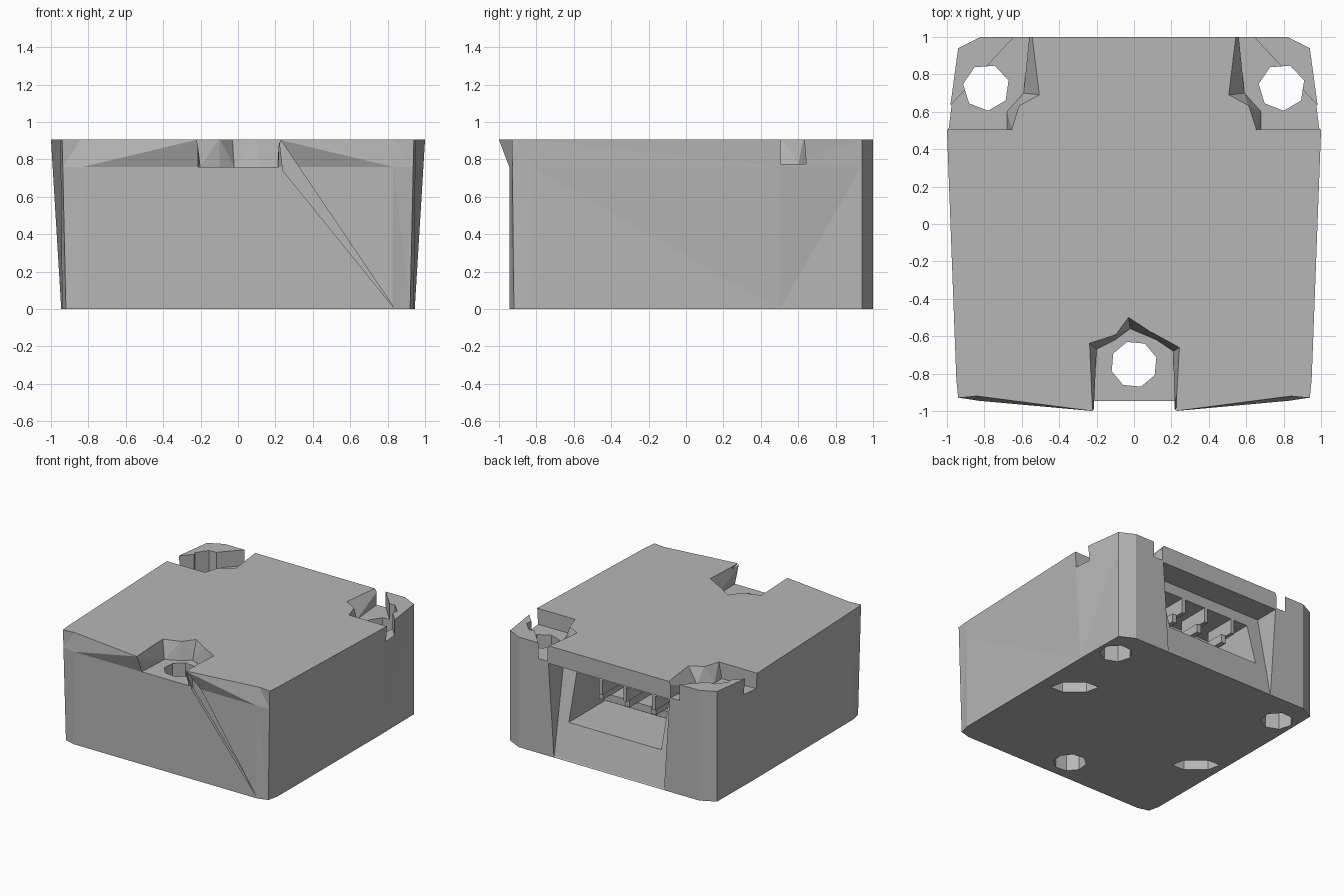
import bpy, bmesh, math

cube = bpy.data.objects.get("Cube")
if cube:
    bpy.data.objects.remove(cube, do_unlink=True)

GREY = (0.47, 0.47, 0.47, 1)
grey = bpy.data.materials.new("plain grey")
grey.use_nodes = True
grey.diffuse_color = GREY
grey.node_tree.nodes["Principled BSDF"].inputs["Base Color"].default_value = GREY

TOP, FLOOR, SLAB = 0.905, 0.775, 0.76


def loft(name, rings):
    """Closed solid through rings of 3D points with equal counts."""
    bm = bmesh.new()
    loops = [[bm.verts.new(p) for p in ring] for ring in rings]
    n = len(loops[0])
    for a, b in zip(loops, loops[1:]):
        for i in range(n):
            j = (i + 1) % n
            bm.faces.new((a[i], a[j], b[j], b[i]))
    bm.faces.new(loops[0][::-1])
    bm.faces.new(loops[-1])
    bmesh.ops.triangulate(bm, faces=bm.faces[:])
    bmesh.ops.recalc_face_normals(bm, faces=bm.faces[:])
    mesh = bpy.data.meshes.new(name)
    bm.to_mesh(mesh)
    bm.free()
    mesh.materials.append(grey)
    obj = bpy.data.objects.new(name, mesh)
    bpy.context.collection.objects.link(obj)
    return obj


def at_z(points, z):
    return [(x, y, z) for x, y in points]


def flip(points):
    return [(-x, y) for x, y in reversed(points)]


def box(name, x0, x1, y0, y1, z0, z1):
    base = [(x0, y0), (x1, y0), (x1, y1), (x0, y1)]
    return loft(name, [at_z(base, z0), at_z(base, z1)])


def oval(cx, cy, rx, ry, sides, turn=0.0):
    pts = []
    for i in range(sides):
        a = 2 * math.pi * i / sides
        u, v = rx * math.cos(a), ry * math.sin(a)
        pts.append((cx + u * math.cos(turn) - v * math.sin(turn),
                    cy + u * math.sin(turn) + v * math.cos(turn)))
    return pts


def cut(body, cutter):
    mod = body.modifiers.new("cut", "BOOLEAN")
    mod.operation = "DIFFERENCE"
    mod.solver = "EXACT"
    mod.object = cutter
    bpy.context.view_layer.objects.active = body
    bpy.ops.object.modifier_apply(modifier=mod.name)
    bpy.data.objects.remove(cutter, do_unlink=True)


# Housing: tapered block with chamfered corners and a flared top
low = [(0.22, -0.945), (0.83, -0.945), (0.92, -0.92), (0.94, -0.83),
       (0.945, 0.5), (0.94, 0.94), (0.82, 1)]
high = [(0.22, -1), (0.84, -0.92), (0.94, -0.93), (0.95, -0.83),
        (1, 0.5), (0.94, 0.94), (0.82, 1)]
mid = low[:2] + [(a + (c - a) * SLAB / TOP, b + (d - b) * SLAB / TOP)
                 for (a, b), (c, d) in zip(low[2:], high[2:])]
housing = loft("housing", [at_z(r + flip(r), z)
                           for r, z in ((low, 0), (mid, SLAB), (high, TOP))])

# Rear corner notches for the screw heads
notch_low = [(1.1, 0.505), (0.68, 0.505), (0.68, 0.6), (0.59, 0.7), (0.55, 1.1)]
notch_top = [(1.1, 0.505), (0.65, 0.505), (0.61, 0.63), (0.5, 0.69), (0.55, 1.1)]
for side in (lambda p: p, flip):
    cut(housing, loft("notch_cutter", [at_z(side(notch_low), FLOOR),
                                       at_z(side(notch_top), TOP + 0.01)]))

# Front notch
front_low = [(-0.22, -1.1), (0.22, -1.1), (0.21, -0.68), (0.12, -0.62),
             (-0.02, -0.56), (-0.1, -0.62), (-0.2, -0.67)]
front_top = [(-0.22, -1.1), (0.22, -1.1), (0.245, -0.66), (0.1, -0.58),
             (-0.03, -0.495), (-0.1, -0.59), (-0.24, -0.635)]
cut(housing, loft("front_notch_cutter", [at_z(front_low, SLAB),
                                         at_z(front_top, TOP + 0.01)]))

# Screw holes right through, and two shallow slots underneath
for cx, cy, sides in ((-0.79, 0.73, 7), (0.79, 0.73, 7), (0, -0.75, 8)):
    ring = oval(cx, cy, 0.125, 0.125, sides, 0.3)
    cut(housing, loft("hole_cutter", [at_z(ring, -0.1), at_z(ring, 1)]))
for cx, cy in ((0.7, 0.14), (-0.75, -0.17)):
    ring = oval(cx, cy, 0.18, 0.08, 6, math.radians(140))
    cut(housing, loft("slot_cutter", [at_z(ring, -0.1), at_z(ring, 0.15)]))

# Sloping rear recess under the top slab
wedge = [(1.02, -0.03), (1.02, SLAB), (0.79, SLAB), (0.995, 0.01)]
cut(housing, loft("recess_cutter", [
    [(s * (0.5 + 0.05 * z / SLAB), y, z) for y, z in wedge] for s in (-1, 1)]))

# Socket pocket in the sloping panel
cut(housing, box("socket_cutter", -0.42, 0.42, 0.45, 1.1, 0.28, 0.65))

# Thin crease running down the front
crease = [(0.22, TOP + 0.01), (0.24, 0.74), (0.835, 0.005)]
cut(housing, loft("crease_cutter", [[(x, y, z) for x, z in crease]
                                    for y in (-1.1, -0.925)]))

# Socket contents: inner shelf, pins and hanging tabs
box("socket_shelf", -0.3, 0.3, 0.45, 0.66, 0.4, 0.46)
for i, x in enumerate((-0.24, 0, 0.24)):
    box(f"socket_pin_{i + 1}", x - 0.02, x + 0.02, 0.45, 0.76, 0.46, 0.53)
for i, x in enumerate((-0.28, -0.02, 0.2)):
    box(f"socket_tab_{i + 1}", x - 0.015, x + 0.015, 0.55, 0.82, 0.53, 0.65)
